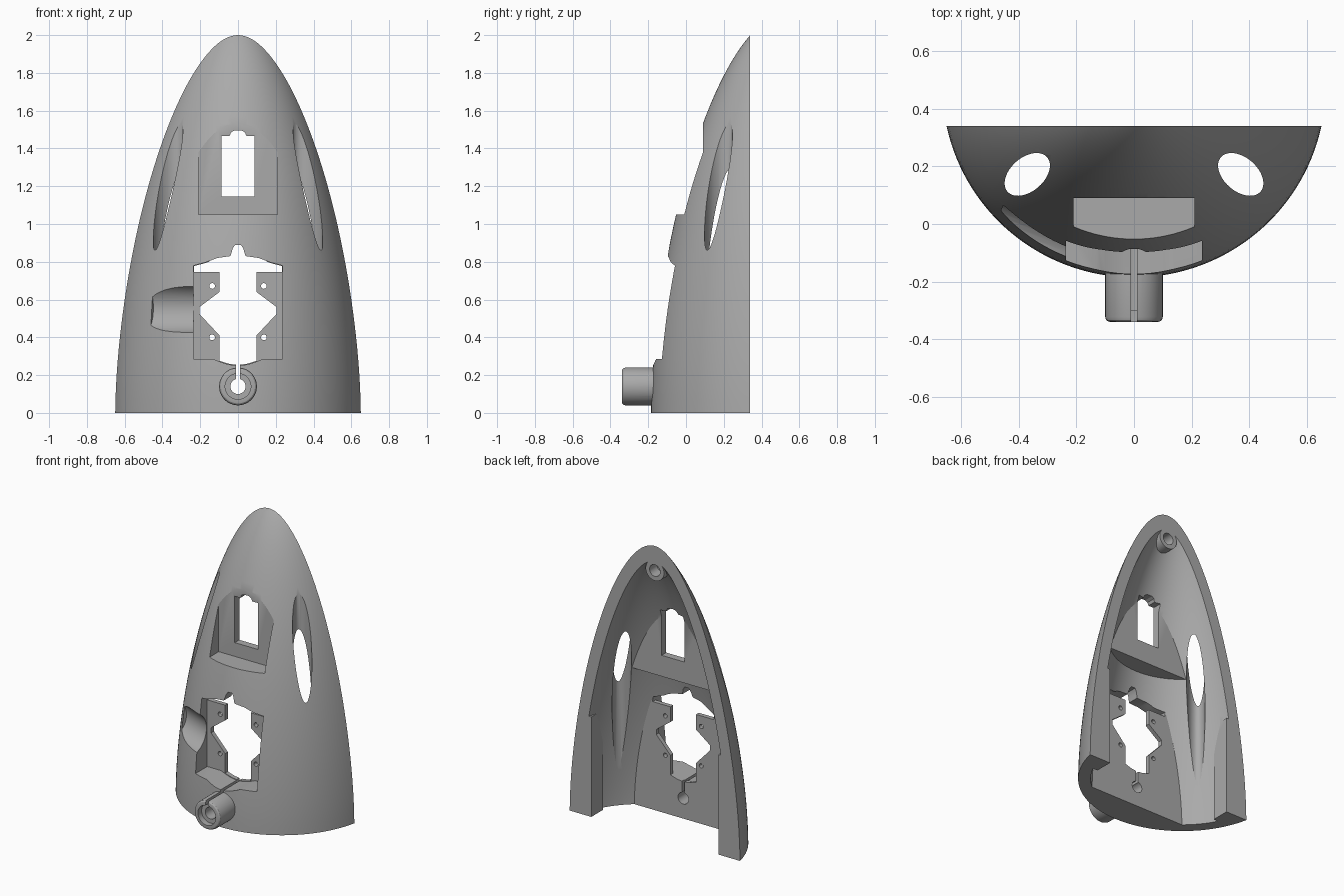
import bpy, bmesh, math
from mathutils import Matrix, Vector

if "Cube" in bpy.data.objects:
    bpy.data.objects.remove(bpy.data.objects["Cube"], do_unlink=True)

AXIS_Y = 0.48      # axis of the nose cone, behind the cut plane
BACK_Y = 0.34
WALL = 0.08

grey = bpy.data.materials.new("matte_grey")
grey.use_nodes = True
COLOUR = (0.40, 0.40, 0.40, 1)
grey.diffuse_color = COLOUR
grey.node_tree.nodes["Principled BSDF"].inputs["Base Color"].default_value = COLOUR


def finish(name, bm, matrix=Matrix()):
    bmesh.ops.transform(bm, matrix=matrix, verts=bm.verts)
    bmesh.ops.recalc_face_normals(bm, faces=bm.faces)
    mesh = bpy.data.meshes.new(name)
    bm.to_mesh(mesh)
    bm.free()
    mesh.materials.append(grey)
    ob = bpy.data.objects.new(name, mesh)
    bpy.context.collection.objects.link(ob)
    return ob


def lathe(name, profile, matrix, steps):
    """Closed solid of revolution from (radius, height) points."""
    bm = bmesh.new()
    verts = [bm.verts.new((r, 0, z)) for r, z in profile]
    edges = [bm.edges.new(pair) for pair in zip(verts, verts[1:])]
    bmesh.ops.spin(bm, geom=verts + edges, cent=(0, 0, 0), axis=(0, 0, 1),
                   angle=math.tau, steps=steps, use_duplicate=False)
    bmesh.ops.remove_doubles(bm, verts=bm.verts, dist=1e-5)
    return finish(name, bm, matrix)


def box(name, x, y, z):
    bm = bmesh.new()
    bmesh.ops.create_cube(bm, size=1)
    mid = Vector([(a + b) / 2 for a, b in (x, y, z)])
    size = [b - a for a, b in (x, y, z)]
    return finish(name, bm, Matrix.Translation(mid) @ Matrix.Diagonal(size + [1]))


def rod(name, centre, radius, length, turn=Matrix(), squash=1.0, segments=48):
    bm = bmesh.new()
    bmesh.ops.create_cone(bm, cap_ends=True, segments=segments, radius1=radius,
                          radius2=radius, depth=length)
    return finish(name, bm, Matrix.Translation(centre) @ turn
                  @ Matrix.Diagonal((1, squash, 1, 1)))


def symmetric_prism(name, half, y0, y1):
    """Half outline (x, z) from bottom to top, mirrored and extruded along y."""
    outline = half + [(-x, z) for x, z in reversed(half) if x != 0]
    bm = bmesh.new()
    face = bm.faces.new([bm.verts.new((x, y0, z)) for x, z in outline])
    ext = bmesh.ops.extrude_face_region(bm, geom=[face])
    moved = [v for v in ext["geom"] if isinstance(v, bmesh.types.BMVert)]
    bmesh.ops.translate(bm, verts=moved, vec=(0, y1 - y0, 0))
    return finish(name, bm)


def combine(target, tool, operation="DIFFERENCE"):
    mod = target.modifiers.new("combine", "BOOLEAN")
    mod.operation = operation
    mod.solver = "EXACT"
    mod.object = tool
    bpy.context.view_layer.objects.active = target
    bpy.ops.object.modifier_apply(modifier=mod.name)
    bpy.data.objects.remove(tool, do_unlink=True)


def radius_at(z):
    return 0.665 * max(0, 1 - (max(z, 0) / 2.093) ** 1.7) ** 0.6


def cone_profile(bottom, top, offset):
    count = 48
    heights = [bottom + (top - bottom) * math.sin(i / count * math.pi / 2)
               for i in range(count + 1)]
    points = [(max(radius_at(z) - offset, 0), z) for z in heights]
    return [(0, bottom)] + points[:-1] + [(0, top)]


TO_AXIS = Matrix.Translation((0, AXIS_Y, 0))
ALONG_Y = Matrix.Rotation(math.pi / 2, 4, "X")

# Outer cone, cut flat at the back
shell = lathe("nose_shell", cone_profile(0, 2.093, 0), TO_AXIS, 144)
combine(shell, box("back_cut", (-2, 2), (BACK_Y, 3), (-1, 3)))

# Hollow, leaving the front panel, pocket block, side ribs and tip boss solid
cavity = lathe("cavity", cone_profile(-0.1, 2.056, WALL), TO_AXIS, 144)
combine(cavity, box("front_panel", (-1, 1), (-1, 0.03), (-0.5, 0.76)))
combine(cavity, box("pocket_block", (-1, 1), (-1, 0.14), (1.0, 2.5)))
for side in (-1, 1):
    span = sorted((side * 0.485, side * 0.9))
    combine(cavity, box("side_rib", span, (0.215, 0.8), (-0.5, 0.69)))
combine(cavity, rod("tip_boss", (0, 0.4, 1.83), 0.07, 1.4, ALONG_Y))
combine(shell, cavity)
combine(shell, rod("tip_boss_hole", (0, 0.36, 1.83), 0.04, 0.2, ALONG_Y))

# Round spout on the lower front
spout = [(0, 0), (0.1, 0), (0.1, 0.272), (0.097, 0.282), (0.09, 0.288),
         (0.08, 0.29), (0, 0.29)]
combine(shell, lathe("spout", spout, Matrix.Translation((0, -0.05, 0.14)) @ ALONG_Y, 48),
        "UNION")
combine(shell, rod("spout_recess", (0, -0.4, 0.14), 0.068, 0.2, ALONG_Y))
combine(shell, rod("spout_hole", (0, -0.2, 0.14), 0.04, 0.8, ALONG_Y))

# Upper pocket with its notched window
combine(shell, box("upper_pocket", (-0.21, 0.21), (-1, 0.09), (1.05, 1.8)))
window = [(-0.088, 1.145), (-0.088, 1.465), (-0.045, 1.465), (-0.037, 1.485),
          (-0.018, 1.495)]
combine(shell, symmetric_prism("upper_window", window, -0.5, 0.3))

# Lower recess down to the mounting plate
recess = [(0, 0.25), (-0.05, 0.256), (-0.1, 0.272), (-0.13, 0.285), (-0.235, 0.285),
          (-0.235, 0.78), (-0.17, 0.797), (-0.11, 0.82), (-0.04, 0.83),
          (-0.028, 0.87), (-0.015, 0.89)]
combine(shell, symmetric_prism("lower_recess", recess, -0.6, 0))

# Shaped opening and screw holes in the mounting plate
opening = [(0, 0.254), (-0.048, 0.26), (-0.098, 0.276), (-0.098, 0.41), (-0.205, 0.525),
           (-0.205, 0.56), (-0.098, 0.64), (-0.098, 0.745), (-0.233, 0.745),
           (-0.233, 0.777), (-0.17, 0.794), (-0.11, 0.816), (-0.042, 0.826)]
combine(shell, symmetric_prism("plate_opening", opening, -0.6, 0.2))
for x in (-0.137, 0.137):
    for z in (0.4, 0.672):
        combine(shell, rod("screw_hole", (x, 0, z), 0.015, 0.2, ALONG_Y, segments=20))
combine(shell, box("spout_slit", (-0.01, 0.01), (-0.6, 0.2), (0.14, 0.27)))

# Rounded side scoop beside the recess
scoop_turn = Matrix.Rotation(math.radians(-22), 4, "Z") @ Matrix.Rotation(math.pi / 2, 4, "Y")
combine(shell, rod("side_scoop", (-0.35, -0.107, 0.555), 0.135, 0.32, scoop_turn))

# Upright oval ducts that break through the flanks as long slits
for side in (-1, 1):
    turn = Matrix.Rotation(side * math.radians(-41), 4, "Z")
    combine(shell, rod("duct", (side * 0.37, 0.172, 1.0), 0.091, 3, turn, squash=0.64))

bpy.ops.object.select_all(action="DESELECT")
shell.select_set(True)
bpy.context.view_layer.objects.active = shell
bpy.ops.object.shade_smooth_by_angle(angle=math.radians(25))
